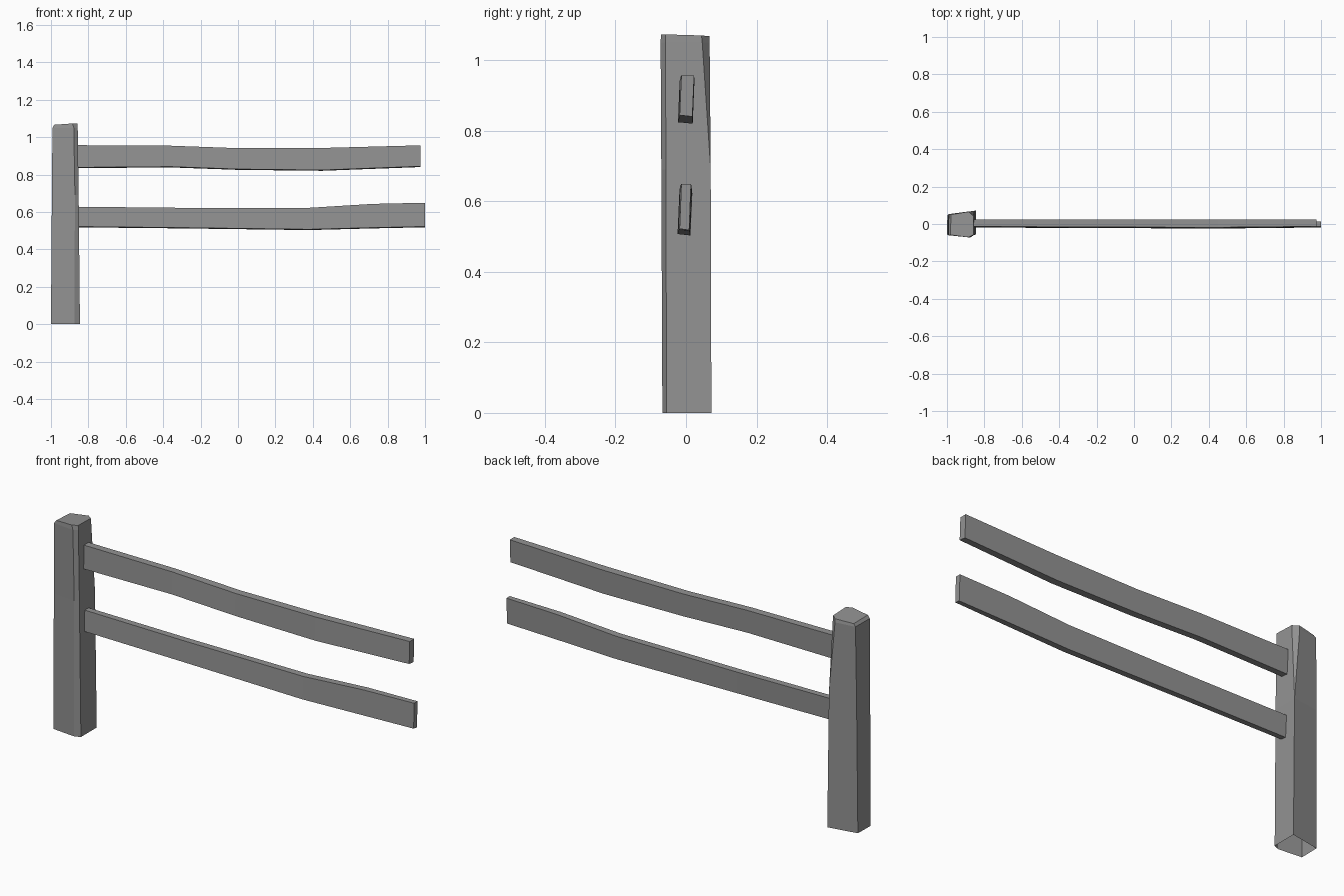
import bpy, bmesh

wood = bpy.data.materials.new("weathered_grey")
wood.diffuse_color = (0.29, 0.29, 0.29, 1)


def loft(name, rings, cap_start=True):
    """Skin a list of equal-length point rings and cap the ends."""
    bm = bmesh.new()
    loops = [[bm.verts.new(p) for p in ring] for ring in rings]
    n = len(loops[0])
    for a, b in zip(loops, loops[1:]):
        for i in range(n):
            j = (i + 1) % n
            bm.faces.new((a[i], a[j], b[j], b[i]))
    if cap_start:
        bm.faces.new(loops[0][::-1])
    bm.faces.new(loops[-1])
    bmesh.ops.remove_doubles(bm, verts=bm.verts, dist=0.0005)
    bmesh.ops.recalc_face_normals(bm, faces=bm.faces)
    mesh = bpy.data.meshes.new(name)
    bm.to_mesh(mesh)
    bm.free()
    mesh.materials.append(wood)
    obj = bpy.data.objects.new(name, mesh)
    bpy.context.collection.objects.link(obj)
    return obj


# Post: open underneath, back right corner hewn away towards the top
loft("post", [
    [(-1.0, -0.055, 0), (-0.875, -0.067, 0), (-0.845, -0.055, 0),
     (-0.845, 0.072, 0), (-0.845, 0.072, 0), (-0.998, 0.045, 0)],
    [(-0.995, -0.058, 0.69), (-0.872, -0.07, 0.69), (-0.852, -0.057, 0.69),
     (-0.853, 0.07, 0.69), (-0.853, 0.07, 0.69), (-0.994, 0.05, 0.69)],
    [(-0.992, -0.06, 1.05), (-0.878, -0.072, 1.05), (-0.857, -0.058, 1.05),
     (-0.858, 0.046, 1.05), (-0.885, 0.067, 1.05), (-0.99, 0.053, 1.05)],
    [(-0.982, -0.058, 1.066), (-0.885, -0.071, 1.073), (-0.858, -0.058, 1.073),
     (-0.859, 0.044, 1.07), (-0.885, 0.066, 1.068), (-0.978, 0.05, 1.062)],
], cap_start=False)


def rail(name, stations):
    """Stations hold x, bottom z, top z, front y, back y; the top leans back."""
    lean = 0.005
    loft(name, [[(x, f, lo), (x, b, lo - 0.004), (x, b + lean, hi), (x, f + lean, hi)]
                for x, lo, hi, f, b in stations])


# Rails: slightly warped planks running out of the post
rail("upper_rail", [
    (-0.89, 0.838, 0.957, -0.019, 0.018),
    (-0.36, 0.842, 0.954, -0.020, 0.018),
    (0.00, 0.829, 0.941, -0.022, 0.018),
    (0.45, 0.824, 0.942, -0.023, 0.019),
    (0.975, 0.844, 0.956, -0.018, 0.018),
])
rail("lower_rail", [
    (-0.89, 0.522, 0.628, -0.019, 0.012),
    (-0.30, 0.516, 0.622, -0.021, 0.013),
    (0.38, 0.507, 0.622, -0.024, 0.012),
    (0.72, 0.516, 0.643, -0.022, 0.011),
    (1.00, 0.522, 0.649, -0.018, 0.009),
])
